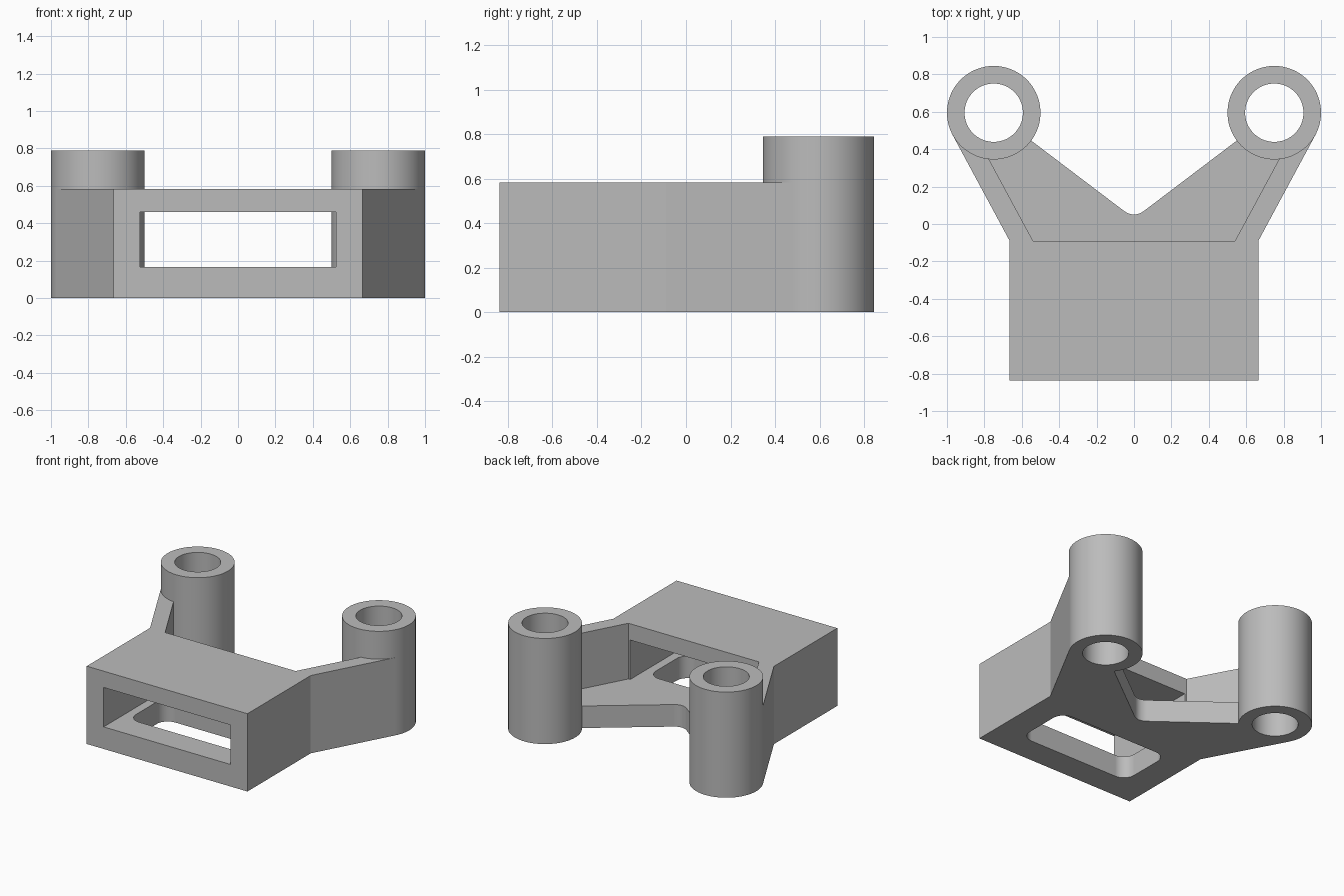
import bpy, bmesh, math

if "Cube" in bpy.data.objects:
    bpy.data.objects.remove(bpy.data.objects["Cube"], do_unlink=True)

grey = bpy.data.materials.new("plain grey")
grey.use_nodes = True
COLOUR = (0.5, 0.5, 0.5, 1)
grey.diffuse_color = COLOUR
grey.node_tree.nodes["Principled BSDF"].inputs["Base Color"].default_value = COLOUR

BOSS_X, BOSS_Y, BOSS_R, BORE_R = 0.75, 0.595, 0.25, 0.156
HALF_W, FRONT, BACK = 0.665, -0.838, -0.09
FLOOR, ROOF_UNDER, ROOF, BOSS_TOP = 0.165, 0.46, 0.582, 0.79


def prism(name, outline, z0, z1):
    """Extrude a flat outline from z0 up to z1."""
    bm = bmesh.new()
    face = bm.faces.new([bm.verts.new((x, y, z0)) for x, y in outline])
    made = bmesh.ops.extrude_face_region(bm, geom=[face])["geom"]
    top = [v for v in made if isinstance(v, bmesh.types.BMVert)]
    bmesh.ops.translate(bm, verts=top, vec=(0, 0, z1 - z0))
    bmesh.ops.recalc_face_normals(bm, faces=bm.faces)
    mesh = bpy.data.meshes.new(name)
    bm.to_mesh(mesh)
    bm.free()
    mesh.materials.append(grey)
    obj = bpy.data.objects.new(name, mesh)
    bpy.context.collection.objects.link(obj)
    return obj


def arc(cx, cy, r, start, end, steps):
    angles = [math.radians(start + (end - start) * i / steps) for i in range(steps + 1)]
    return [(cx + r * math.cos(a), cy + r * math.sin(a)) for a in angles]


def mirrored(half):
    """Close a right-hand run of points with its mirror image."""
    return half + [(-x, y) for x, y in reversed(half) if x > 0]


def combine(target, tool, operation):
    tool.hide_render = True
    mod = target.modifiers.new(operation.lower(), 'BOOLEAN')
    mod.object, mod.operation, mod.solver = tool, operation, 'EXACT'
    bpy.context.view_layer.objects.active = target
    bpy.ops.object.modifier_apply(modifier=mod.name)
    bpy.data.objects.remove(tool, do_unlink=True)


# Body: box with two flared arms and a rounded notch at the back
notch = [(0.55, 0.446), (0.055, 0.071), (0.04, 0.061), (0.02, 0.053), (0, 0.05)]
half = [(HALF_W, FRONT), (HALF_W, BACK), (0.97, 0.476), (BOSS_X, BOSS_Y)] + notch
bracket = prism("bracket", mirrored(half), 0, ROOF)

# Tunnel from the front
combine(bracket, prism("tunnel", [(-0.525, -1), (0.525, -1), (0.525, 0), (-0.525, 0)],
                       FLOOR, ROOF_UNDER), 'DIFFERENCE')

# Open bay between the arm walls
bay = [(0.54, BACK), (0.85, 0.484), (0.85, 1)]
combine(bracket, prism("bay", mirrored(bay), FLOOR, 1), 'DIFFERENCE')

# Rounded slot in the floor
r, sx, sy, mid = 0.09, 0.46, 0.213, -0.425
slot = []
for i, (dx, dy) in enumerate([(1, 1), (-1, 1), (-1, -1), (1, -1)]):
    slot += arc(dx * (sx - r), mid + dy * (sy - r), r, 90 * i, 90 * i + 90, 10)
combine(bracket, prism("slot", slot, -0.1, 0.3), 'DIFFERENCE')

# Round posts, each bored right through
for side in (-1, 1):
    ring = arc(side * BOSS_X, BOSS_Y, BOSS_R, 0, 360, 96)[:-1]
    bore = arc(side * BOSS_X, BOSS_Y, BORE_R, 0, 360, 72)[:-1]
    combine(bracket, prism("post", ring, 0, BOSS_TOP), 'UNION')
    combine(bracket, prism("bore", bore, -0.1, 1), 'DIFFERENCE')

# Smooth curved walls, crisp edges
for poly in bracket.data.polygons:
    poly.material_index = 0
bpy.ops.object.select_all(action='DESELECT')
bracket.select_set(True)
bpy.context.view_layer.objects.active = bracket
bpy.ops.object.shade_smooth_by_angle(angle=math.radians(25))
weighted = bracket.modifiers.new("weighted normals", 'WEIGHTED_NORMAL')
weighted.keep_sharp = True
